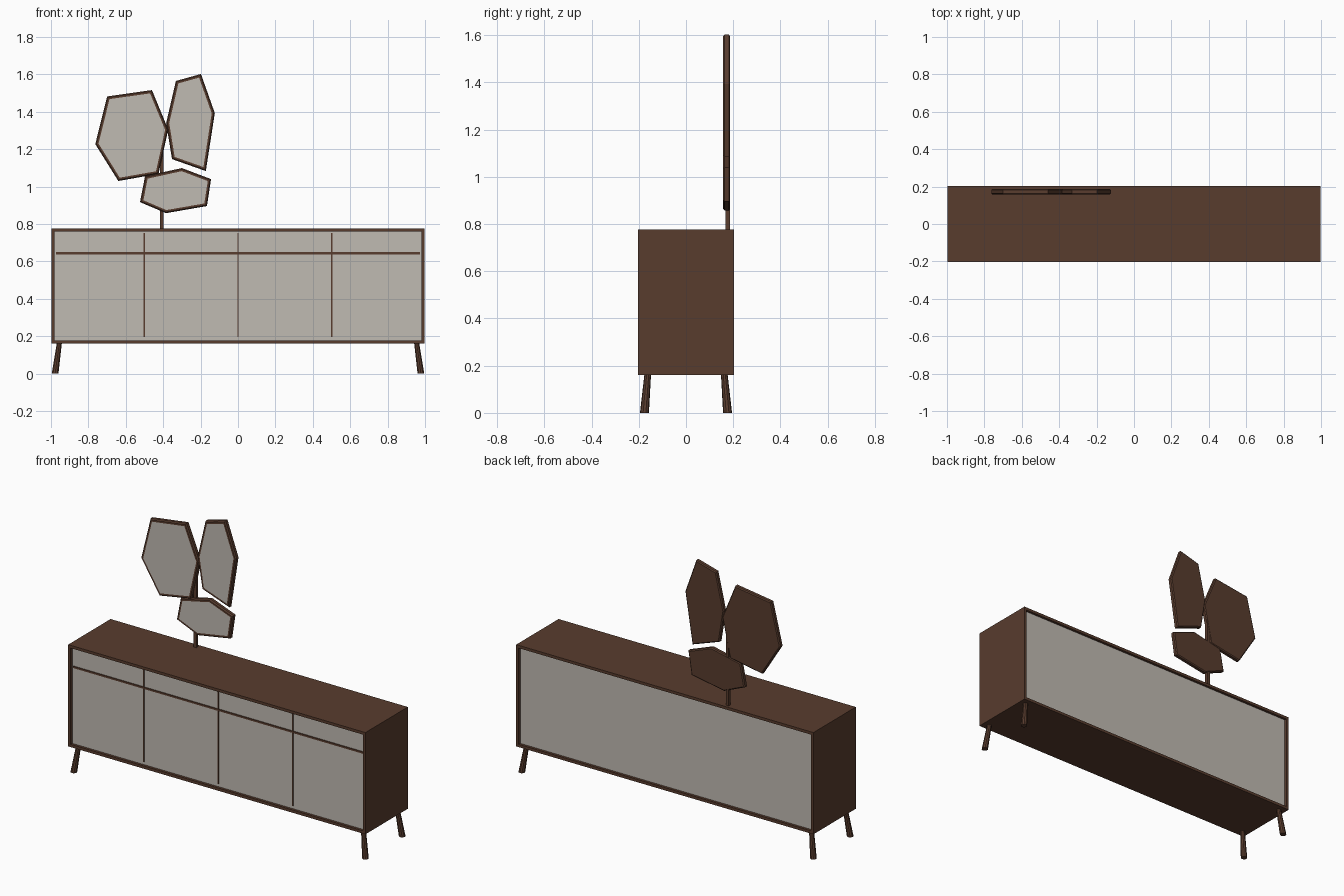
import bpy, bmesh
from mathutils import Vector

if "Cube" in bpy.data.objects:
    bpy.data.objects.remove(bpy.data.objects["Cube"])


def material(name, rgb):
    m = bpy.data.materials.new(name)
    m.diffuse_color = (*rgb, 1)
    m.use_nodes = True
    m.node_tree.nodes["Principled BSDF"].inputs["Base Color"].default_value = m.diffuse_color
    return m


WOOD = material("dark walnut", (0.098, 0.045, 0.027))
PALE = material("pale grey", (0.53, 0.495, 0.445))


def finish(bm, name, *mats):
    bmesh.ops.recalc_face_normals(bm, faces=bm.faces)
    me = bpy.data.meshes.new(name)
    bm.to_mesh(me)
    bm.free()
    ob = bpy.data.objects.new(name, me)
    for m in mats:
        me.materials.append(m)
    bpy.context.collection.objects.link(ob)
    return ob


def box(name, lo, hi, mat):
    bm = bmesh.new()
    lo, hi = Vector(lo), Vector(hi)
    for v in bmesh.ops.create_cube(bm, size=1)["verts"]:
        v.co = (lo + hi) / 2 + v.co * (hi - lo)
    return finish(bm, name, mat)


def loft(bm, rings):
    """Join equal-length point rings into a closed solid; returns first cap."""
    loops = [[bm.verts.new(p) for p in r] for r in rings]
    n = len(loops[0])
    for a, b in zip(loops, loops[1:]):
        for i in range(n):
            j = (i + 1) % n
            bm.faces.new((a[i], a[j], b[j], b[i]))
    bm.faces.new(loops[-1])
    return bm.faces.new(loops[0])


# cabinet body: a box whose front and back are inset and recessed pale panels
W, D, Z0, Z1 = 0.997, 0.203, 0.16, 0.777
RIM, RECESS = 0.024, 0.015
bm = bmesh.new()
for v in bmesh.ops.create_cube(bm, size=1)["verts"]:
    v.co = Vector((v.co.x * 2 * W, v.co.y * 2 * D, (Z0 + Z1) / 2 + v.co.z * (Z1 - Z0)))
bmesh.ops.recalc_face_normals(bm, faces=bm.faces)
for f in [f for f in bm.faces if abs(f.normal.y) > 0.9]:
    s = 1 if f.normal.y > 0 else -1
    bmesh.ops.inset_region(bm, faces=[f], thickness=RIM)
    ring = bmesh.ops.extrude_discrete_faces(bm, faces=[f])["faces"][0]
    for v in ring.verts:
        v.co.y -= s * RECESS
    ring.material_index = 1
finish(bm, "cabinet_body", WOOD, PALE)

# door and drawer divider strips on the front panel
FRONT = -D + RECESS
for i, x in enumerate((-0.5, 0, 0.5)):
    box(f"door_divider_{i + 1}", (x - 0.004, FRONT - 0.004, 0.195),
        (x + 0.004, FRONT + 0.002, Z1 - RIM), WOOD)
box("drawer_divider", (-W + RIM, FRONT - 0.005, 0.638),
    (W - RIM, FRONT + 0.002, 0.649), WOOD)

# splayed legs, slightly thicker at the foot
for sx, side in ((-1, "left"), (1, "right")):
    for sy, end in ((-1, "front"), (1, "back")):
        bm = bmesh.new()
        ring = bmesh.ops.create_cone(bm, segments=10, cap_ends=True, radius1=0.019,
                                     radius2=0.014, depth=0.165)["verts"]
        for v in ring:
            top = v.co.z > 0
            v.co.x += sx * (0.955 if top else 0.978)
            v.co.y += sy * (0.162 if top else 0.176)
            v.co.z = 0.165 if top else 0
        finish(bm, f"{end}_{side}_leg", WOOD)

# mirror stand
box("mirror_pole", (-0.417, 0.167, Z1 - 0.01), (-0.397, 0.186, 1.25), WOOD)

# faceted mirrors: outlines as (x, z)
MIRRORS = {
    "large_mirror": [(-0.763, 1.227), (-0.70, 1.482), (-0.46, 1.516),
                     (-0.373, 1.305), (-0.425, 1.068), (-0.64, 1.03)],
    "tall_mirror": [(-0.332, 1.565), (-0.198, 1.602), (-0.124, 1.393),
                    (-0.172, 1.083), (-0.353, 1.147), (-0.384, 1.34)],
    "small_mirror": [(-0.497, 1.056), (-0.30, 1.099), (-0.144, 1.04),
                     (-0.166, 0.896), (-0.385, 0.858), (-0.524, 0.917)],
}


def shrink(pts, d):
    """Offset a clockwise outline inwards by d."""
    out = []
    for i, p in enumerate(pts):
        p, a, b = Vector(p), Vector(pts[i - 1]), Vector(pts[(i + 1) % len(pts)])
        u, w = (p - a).normalized(), (b - p).normalized()
        n1, n2 = Vector((u.y, -u.x)), Vector((w.y, -w.x))
        out.append(p + (n1 + n2) * d / (1 + n1.dot(n2)))
    return out


for name, pts in MIRRORS.items():
    bm = bmesh.new()
    rings = [[(p[0], y, p[1]) for p in shrink(pts, d)]
             for d, y in ((0.016, 0.157), (0.006, 0.157), (0, 0.164),
                          (0, 0.182), (0.006, 0.187))]
    loft(bm, rings).material_index = 1
    finish(bm, name, WOOD, PALE)
